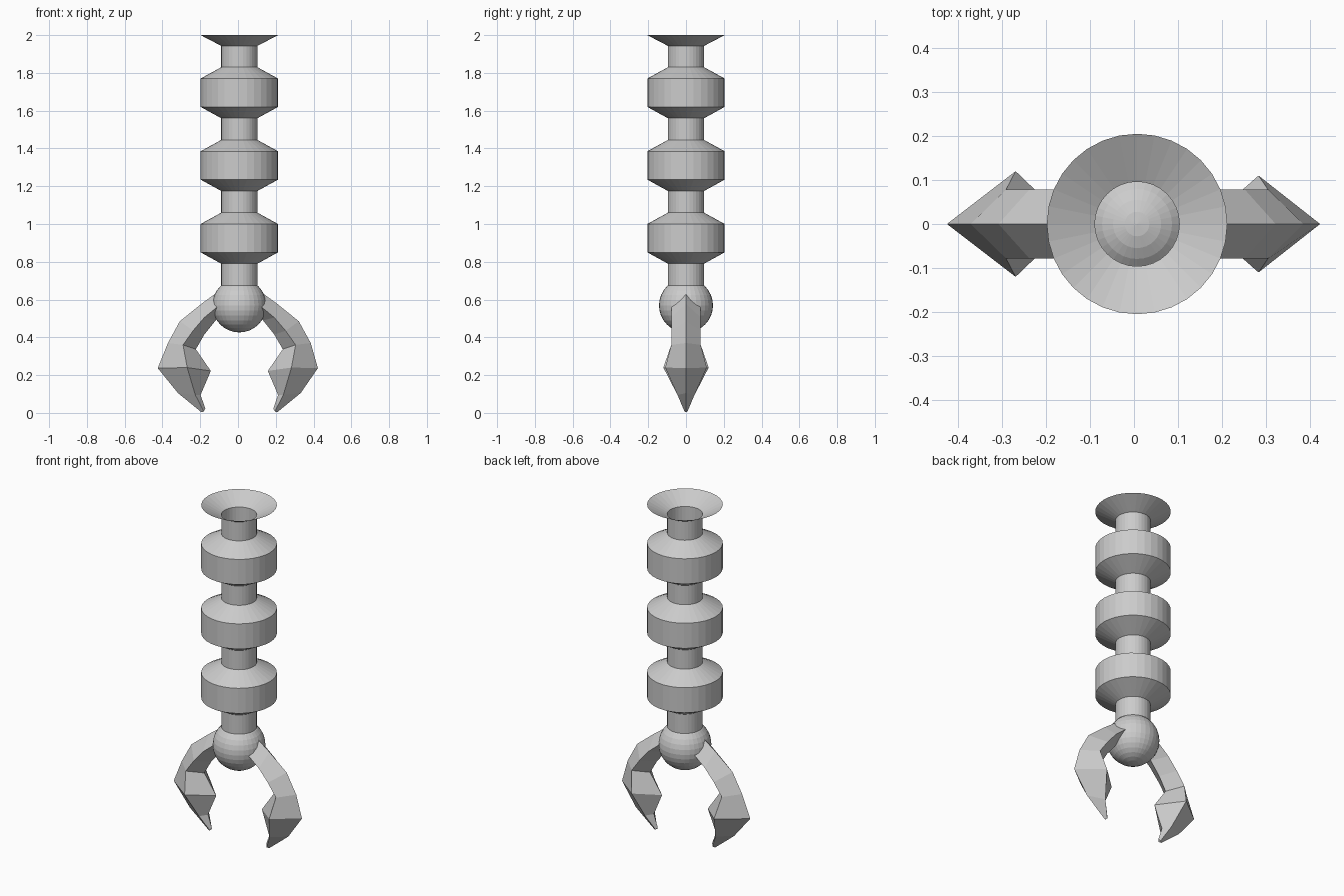
import bpy, bmesh, math

cube = bpy.data.objects.get("Cube")
if cube:
    bpy.data.objects.remove(cube, do_unlink=True)

CX = 0.007      # shared axis of the arm
SEGMENTS = 32

metal = bpy.data.materials.new("plain grey metal")
metal.use_nodes = True
GREY = (0.6, 0.6, 0.6, 1)
metal.diffuse_color = GREY
metal.node_tree.nodes["Principled BSDF"].inputs["Base Color"].default_value = GREY


def add_object(name, bm, recalc=True):
    if recalc:
        bmesh.ops.recalc_face_normals(bm, faces=bm.faces)
    mesh = bpy.data.meshes.new(name)
    bm.to_mesh(mesh)
    bm.free()
    mesh.materials.append(metal)
    obj = bpy.data.objects.new(name, mesh)
    obj.location.x = CX
    bpy.context.collection.objects.link(obj)
    return obj


def bridge(bm, a, b):
    n = len(a)
    for i in range(n):
        j = (i + 1) % n
        bm.faces.new((a[i], a[j], b[j], b[i]))


# Hollow segmented arm: narrow necks, bevelled drums, open flared top
NECK, DRUM, PITCH = 0.096, 0.205, 0.385
profile = [(NECK, 0.675)]
for k in range(3):
    z = 0.79 + k * PITCH
    profile += [(NECK, z), (DRUM, z + 0.06), (DRUM, z + 0.21), (NECK, z + 0.27)]
profile += [(NECK, 1.943), (DRUM, 2.0)]

bm = bmesh.new()
rings = []
for r, z in profile:
    angles = [2 * math.pi * i / SEGMENTS for i in range(SEGMENTS)]
    rings.append([bm.verts.new((r * math.cos(a), r * math.sin(a), z)) for a in angles])
for low, high in zip(rings, rings[1:]):
    bridge(bm, low, high)
add_object("segmented_arm", bm, recalc=False)

# Ball joint
bm = bmesh.new()
bmesh.ops.create_uvsphere(bm, u_segments=SEGMENTS, v_segments=16, radius=0.143)
ball = add_object("ball_joint", bm)
ball.location.z = 0.569


# Claws: diamond sections as outer ridge, side edge and inner ridge (x, z), half width
def claw(name, side, tip_reach, flare):
    sections = [
        ((0.115, 0.64), (0.10, 0.575), (0.09, 0.53), 0.078),
        ((0.20, 0.578), (0.185, 0.505), (0.125, 0.49), 0.078),
        ((0.315, 0.485), (0.245, 0.435), (0.185, 0.415), 0.078),
        ((0.378, 0.37), (0.298, 0.36), (0.23, 0.337), 0.078),
        ((tip_reach, 0.237), (0.276, 0.24), (0.151, 0.222), flare),
        ((0.325, 0.105), (0.233, 0.095), (0.205, 0.095), 0.045),
        ((0.20, 0.003), (0.188, 0.008), (0.18, 0.022), 0.008),
    ]
    bm = bmesh.new()
    loops = []
    for outer, edge, inner, w in sections:
        points = [(outer, 0), (edge, w), (inner, 0), (edge, -w)]
        loops.append([bm.verts.new((side * p[0], y, p[1])) for p, y in points])
    for a, b in zip(loops, loops[1:]):
        bridge(bm, a, b)
    bm.faces.new(loops[0])
    bm.faces.new(loops[-1])
    add_object(name, bm)


claw("left_claw", 1, 0.416, 0.11)
claw("right_claw", -1, 0.432, 0.12)
